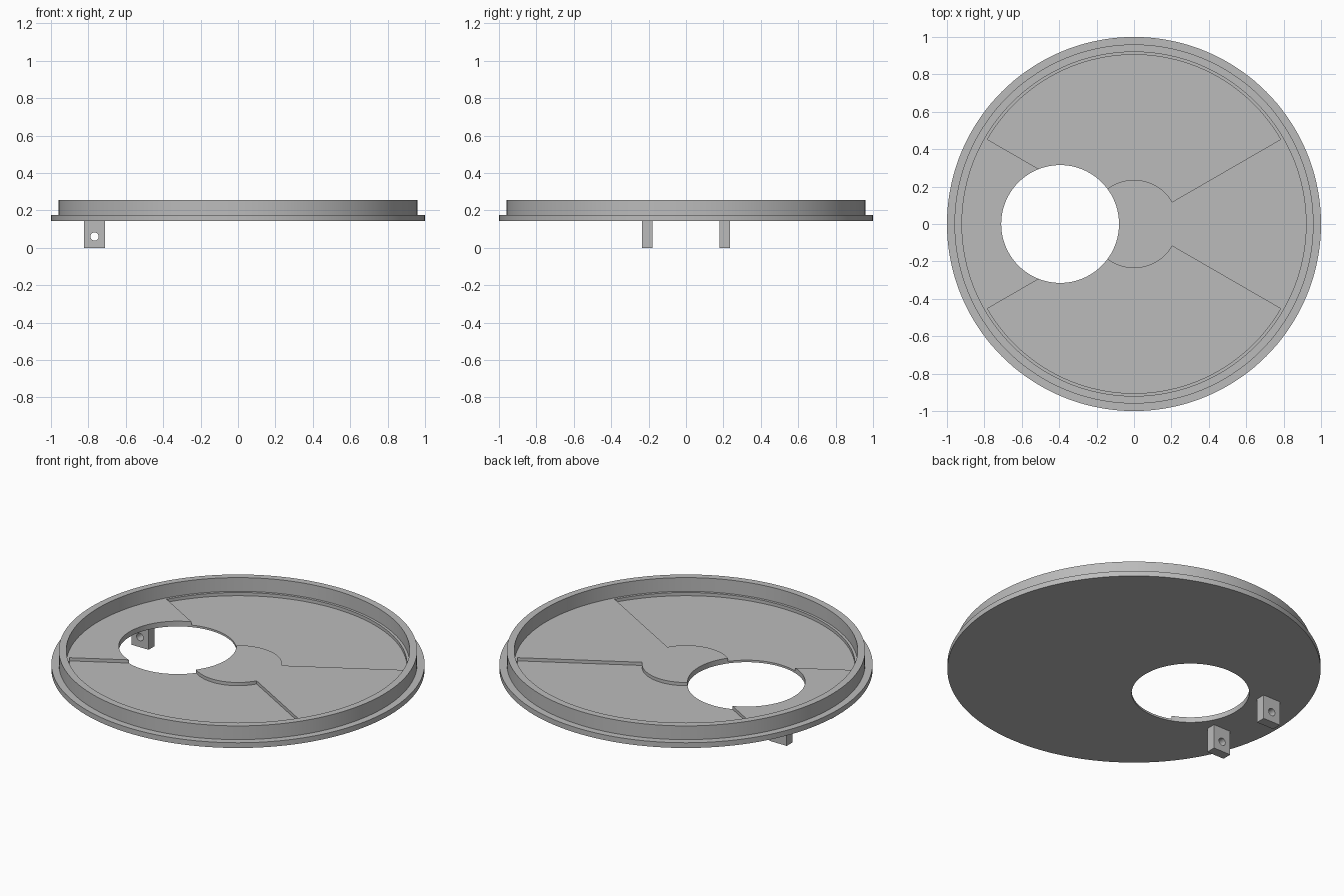
import bpy, bmesh, math

if "Cube" in bpy.data.objects:
    bpy.data.objects.remove(bpy.data.objects["Cube"])

grey = bpy.data.materials.new("plain grey")
grey.diffuse_color = (0.5, 0.5, 0.5, 1)
grey.use_nodes = True
grey.node_tree.nodes["Principled BSDF"].inputs["Base Color"].default_value = grey.diffuse_color

Z_BOTTOM, Z_FLOOR, Z_PLATE, Z_TOP = 0.144, 0.156, 0.175, 0.256
HOLE_X, HOLE_R = -0.395, 0.315
SEGMENTS = 144


def make_object(name, bm):
    bmesh.ops.recalc_face_normals(bm, faces=bm.faces)
    mesh = bpy.data.meshes.new(name)
    bm.to_mesh(mesh)
    bm.free()
    mesh.materials.append(grey)
    obj = bpy.data.objects.new(name, mesh)
    bpy.context.collection.objects.link(obj)
    return obj


def prism(name, outline, z0, z1):
    """Extrude a flat outline from z0 to z1."""
    bm = bmesh.new()
    face = bm.faces.new([bm.verts.new((x, y, z0)) for x, y in outline])
    top = bmesh.ops.extrude_face_region(bm, geom=[face])["geom"]
    verts = [v for v in top if isinstance(v, bmesh.types.BMVert)]
    bmesh.ops.translate(bm, verts=verts, vec=(0, 0, z1 - z0))
    return make_object(name, bm)


def arc(radius, a0, a1, count, cx=0.0):
    angles = [math.radians(a0 + (a1 - a0) * i / count) for i in range(count + 1)]
    return [(cx + radius * math.cos(a), radius * math.sin(a)) for a in angles]


def cut(target, cutter):
    cutter.hide_render = True
    cutter.hide_set(True)
    mod = target.modifiers.new("cut", 'BOOLEAN')
    mod.operation = 'DIFFERENCE'
    mod.solver = 'EXACT'
    mod.object = cutter
    bpy.context.view_layer.objects.active = target
    bpy.ops.object.modifier_apply(modifier=mod.name)
    bpy.data.objects.remove(cutter)


# Round plate with flange and raised rim, turned from a half profile
profile = [(0, Z_BOTTOM), (1, Z_BOTTOM), (1, Z_PLATE), (0.96, Z_PLATE),
           (0.96, Z_TOP), (0.92, Z_TOP), (0.92, Z_PLATE), (0, Z_PLATE)]
bm = bmesh.new()
points = [bm.verts.new((r, 0, z)) for r, z in profile]
edges = [bm.edges.new(pair) for pair in zip(points, points[1:])]
bmesh.ops.spin(bm, geom=points + edges, cent=(0, 0, 0), axis=(0, 0, 1),
               angle=math.tau, steps=SEGMENTS, use_duplicate=False)
bmesh.ops.remove_doubles(bm, verts=bm.verts, dist=0.0001)
plate = make_object("rimmed_plate", bm)

# Two shallow fan-shaped recesses in the floor
for start in (30, 210):
    fan = arc(0.905, start, start + 120, 48) + arc(0.236, start + 120, start, 24)
    cut(plate, prism("recess_cutter", fan, Z_FLOOR, 0.3))

# Off-centre round opening
cut(plate, prism("opening_cutter", arc(HOLE_R, 0, 360, 96, HOLE_X)[:-1], 0.05, 0.4))

# Mounting tabs below the plate, each with a cross-drilled pin hole
tabs = []
for name, y in (("front_tab", -0.207), ("back_tab", 0.207)):
    x0, x1 = -0.823, -0.71
    y0, y1 = y - 0.028, y + 0.028
    tab = prism(name, [(x0, y0), (x1, y0), (x1, y1), (x0, y1)], 0, Z_BOTTOM + 0.004)
    drill = prism("pin_cutter", arc(0.022, 0, 360, 32)[:-1], -0.1, 0.1)
    drill.rotation_euler = (math.pi / 2, 0, 0)
    drill.location = (-0.767, y, 0.06)
    bpy.context.view_layer.update()
    cut(tab, drill)
    tabs.append(tab)

# Smooth round walls, crisp edges
bpy.ops.object.select_all(action='DESELECT')
for obj in [plate] + tabs:
    obj.select_set(True)
bpy.context.view_layer.objects.active = plate
bpy.ops.object.shade_smooth_by_angle(angle=math.radians(30))
